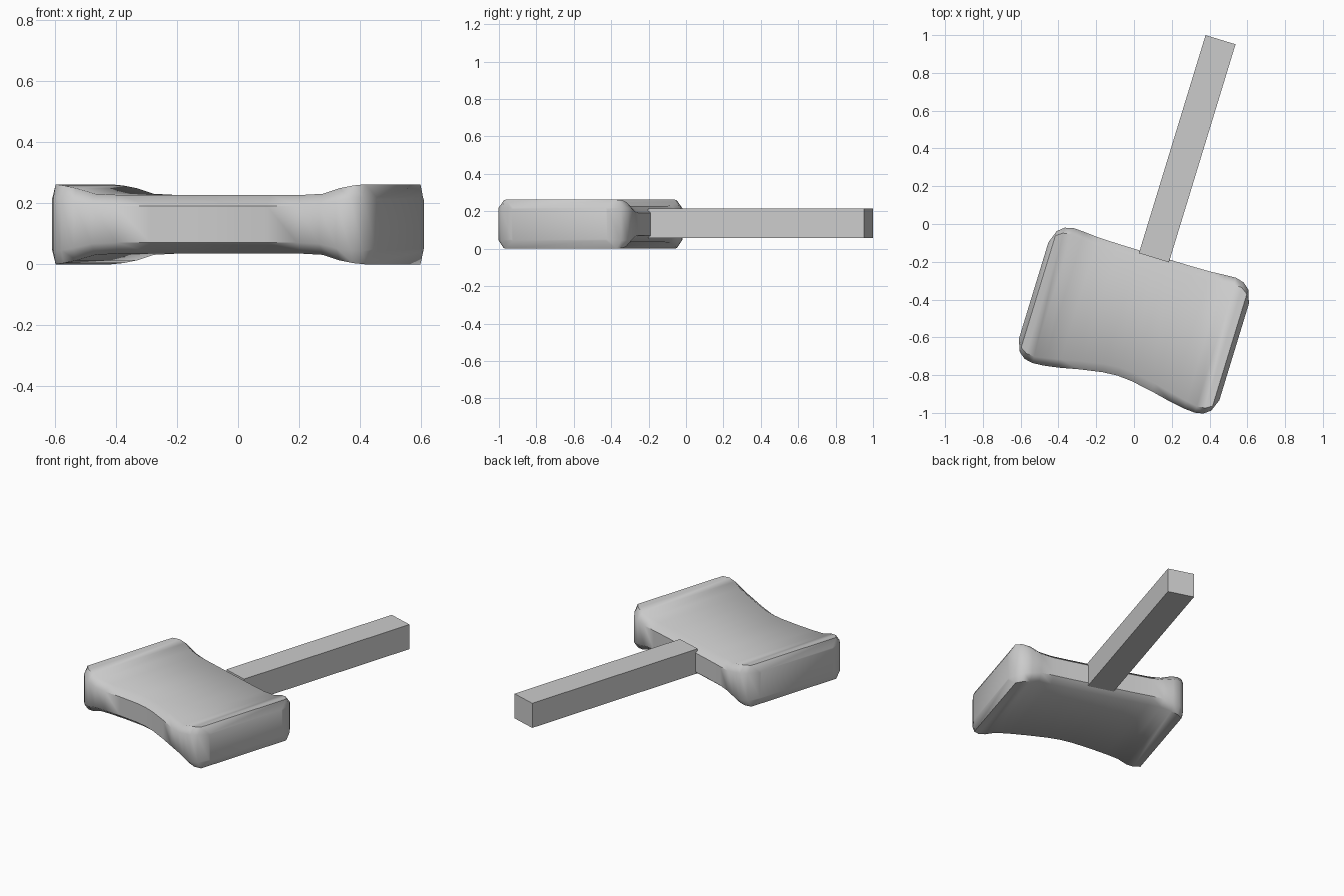
import bpy, bmesh, math

if "Cube" in bpy.data.objects:
    bpy.data.objects.remove(bpy.data.objects["Cube"])

ANGLE = math.radians(-17)   # whole hammer is turned in plan
MID_U, MID_Z = 0.15, 0.131  # centre line of the head

# Half of the head: offset, front edge, back edge, half thickness, chamfer inset, half side height
half = [
    (0.00, -0.793, -0.125, 0.096, 0.045, 0.060),
    (0.08, -0.799, -0.125, 0.096, 0.045, 0.060),
    (0.20, -0.820, -0.125, 0.096, 0.045, 0.060),
    (0.31, -0.844, -0.123, 0.096, 0.045, 0.060),
    (0.39, -0.857, -0.117, 0.100, 0.042, 0.064),
    (0.45, -0.861, -0.114, 0.118, 0.035, 0.078),
    (0.495, -0.852, -0.126, 0.127, 0.030, 0.085),
    (0.53, -0.825, -0.155, 0.131, 0.025, 0.088),
    (0.555, -0.760, -0.225, 0.088, 0.008, 0.080),
]
stations = [(-s[0], *s[1:]) for s in reversed(half[1:])] + half

# Head: octagonal sections lofted from end to end
bm = bmesh.new()
rings = []
for off, vf, vb, t, c, h in stations:
    section = [(vf, -h), (vf + c, -t), (vb - c, -t), (vb, -h),
               (vb, h), (vb - c, t), (vf + c, t), (vf, h)]
    rings.append([bm.verts.new((MID_U + off, v, MID_Z + z)) for v, z in section])
for a, b in zip(rings, rings[1:]):
    for i in range(8):
        j = (i + 1) % 8
        bm.faces.new((a[i], a[j], b[j], b[i]))
bm.faces.new(rings[0])
bm.faces.new(rings[-1])
bmesh.ops.recalc_face_normals(bm, faces=bm.faces)
mesh = bpy.data.meshes.new("hammer_head")
bm.to_mesh(mesh)
bm.free()
head = bpy.data.objects.new("hammer_head", mesh)
bpy.context.collection.objects.link(head)
head.rotation_euler.z = ANGLE
bpy.context.view_layer.objects.active = head
head.select_set(True)
bpy.ops.object.shade_smooth_by_angle(angle=math.radians(50))

# Handle: plain square bar
v0, v1 = -0.14, 1.067
u, v = 0.153, (v0 + v1) / 2
x = u * math.cos(ANGLE) - v * math.sin(ANGLE)
y = u * math.sin(ANGLE) + v * math.cos(ANGLE)
bpy.ops.mesh.primitive_cube_add(size=1, location=(x, y, 0.136), rotation=(0, 0, ANGLE))
handle = bpy.context.object
handle.name = "handle"
handle.scale = (0.166, v1 - v0, 0.156)
